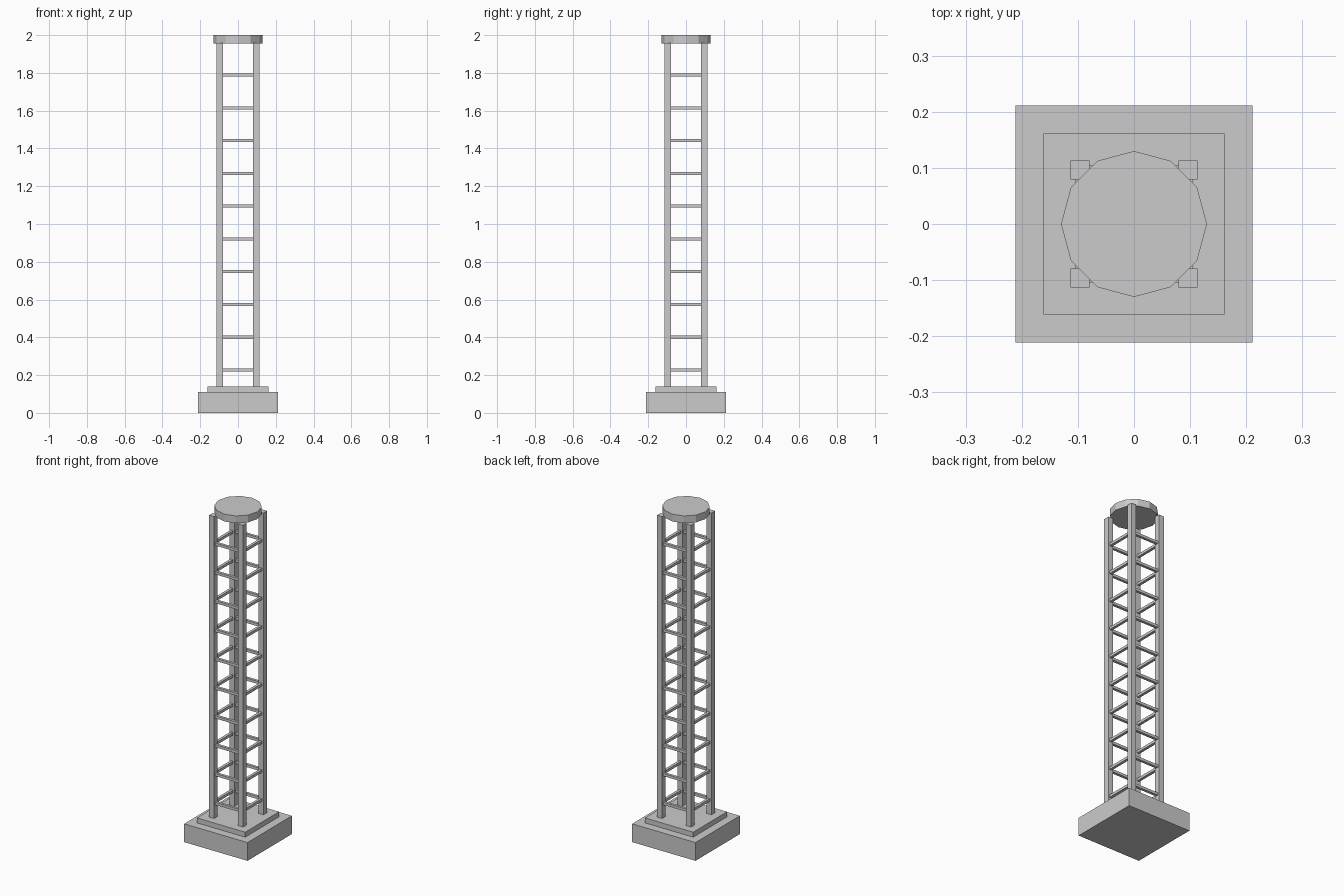
import bpy
import math

if "Cube" in bpy.data.objects:
    bpy.data.objects.remove(bpy.data.objects["Cube"])

LEG = 0.0965       # leg centre offset
LEG_W = 0.034
RUNG_W = 0.016


def box(name, size, centre):
    bpy.ops.mesh.primitive_cube_add(size=1, location=centre)
    ob = bpy.context.object
    ob.name = name
    ob.scale = size
    bpy.ops.object.transform_apply(location=False, rotation=False, scale=True)
    return ob


# Stepped base
box("base_block", (0.422, 0.422, 0.11), (0, 0, 0.055))
box("base_plate", (0.322, 0.322, 0.03), (0, 0, 0.125))

# Four corner legs
for sx in (-1, 1):
    for sy in (-1, 1):
        box("corner_leg", (LEG_W, LEG_W, 1.817), (sx * LEG, sy * LEG, 0.14 + 1.817 / 2))

# Ten levels of horizontal rungs on all four sides
span = 2 * LEG - LEG_W + 0.004
for i in range(10):
    z = 0.227 + i * 0.1735
    for s in (-1, 1):
        box("rung_x", (span, RUNG_W, RUNG_W), (0, s * LEG, z))
        box("rung_y", (RUNG_W, span, RUNG_W), (s * LEG, 0, z))

# Twelve-sided cap with corners on the axes
bpy.ops.mesh.primitive_cylinder_add(vertices=12, radius=0.13, depth=0.044,
                                    location=(0, 0, 1.978))
bpy.context.object.name = "top_cap"
